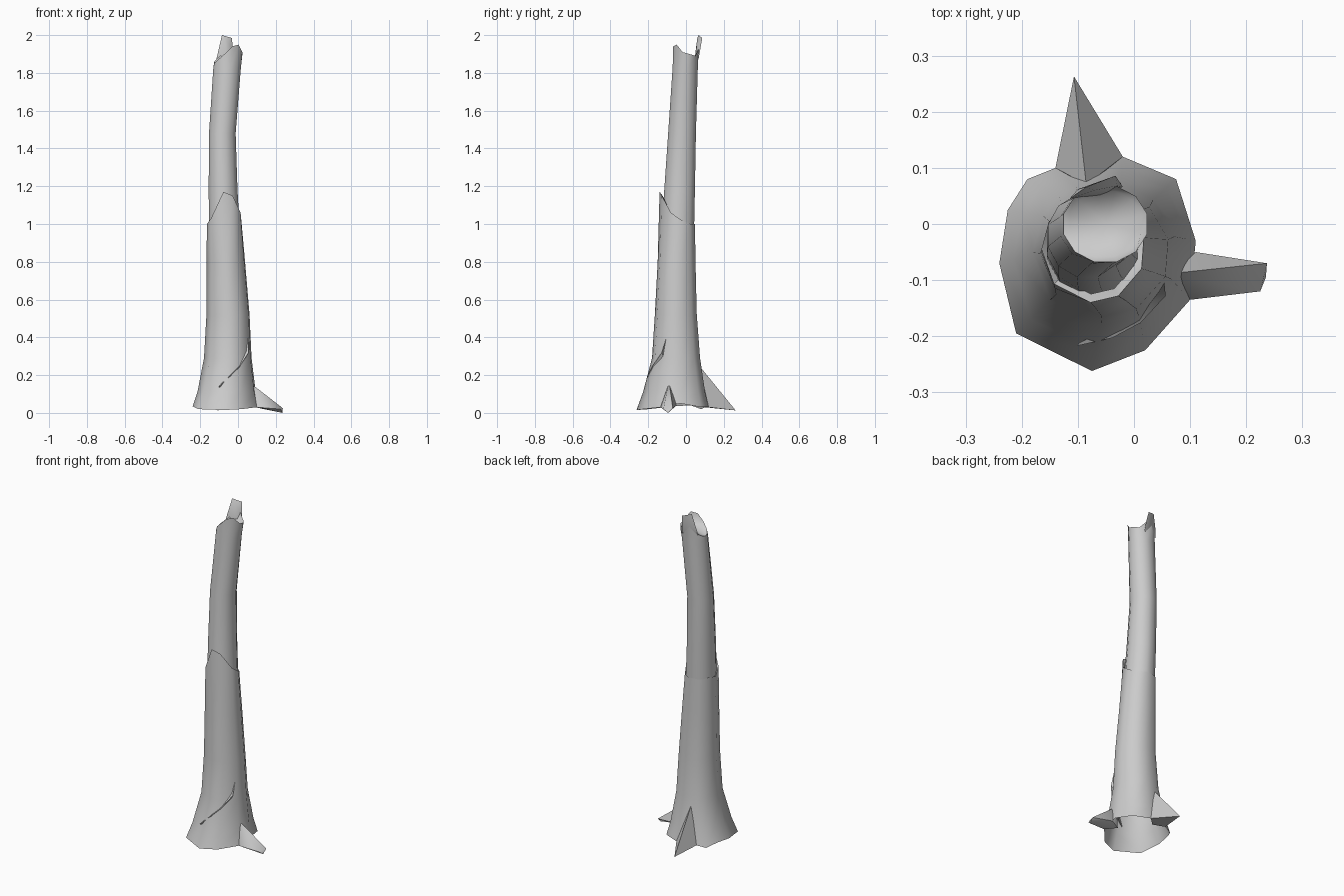
import bpy
import bmesh
import math
from mathutils import Vector

cube = bpy.data.objects.get("Cube")
if cube:
    bpy.data.objects.remove(cube, do_unlink=True)

# One plain wood colour
wood = bpy.data.materials.new("grey_wood")
wood.use_nodes = True
wood.diffuse_color = (0.6, 0.6, 0.6, 1)
wood.node_tree.nodes["Principled BSDF"].inputs["Base Color"].default_value = wood.diffuse_color


def finish(name, bm, angle=60):
    bmesh.ops.recalc_face_normals(bm, faces=bm.faces)
    mesh = bpy.data.meshes.new(name)
    bm.to_mesh(mesh)
    bm.free()
    mesh.materials.append(wood)
    obj = bpy.data.objects.new(name, mesh)
    bpy.context.collection.objects.link(obj)
    bpy.ops.object.select_all(action="DESELECT")
    obj.select_set(True)
    bpy.context.view_layer.objects.active = obj
    bpy.ops.object.shade_smooth_by_angle(angle=math.radians(angle))
    return obj


def oval(angles, z, x0, x1, y0, y1):
    """Ring of points filling the given x and y extents."""
    return [Vector(((x0 + x1) / 2 + (x1 - x0) / 2 * math.cos(a),
                    (y0 + y1) / 2 + (y1 - y0) / 2 * math.sin(a), z)) for a in angles]


def loft(bm, rings):
    """Skin closed rings of equal length, bottom to top."""
    loops = [[bm.verts.new(p) for p in ring] for ring in rings]
    for low, high in zip(loops, loops[1:]):
        for i in range(len(low)):
            j = (i + 1) % len(low)
            bm.faces.new((low[i], low[j], high[j], high[i]))
    return loops


def hull(name, points):
    bm = bmesh.new()
    for p in points:
        bm.verts.new(p)
    bmesh.ops.convex_hull(bm, input=bm.verts)
    return finish(name, bm)


# Lower trunk: irregular flared foot rising to a torn bark edge
foot = [Vector(p) for p in (
    (0.11, -0.03, 0.05), (0.075, 0.08, 0.03), (-0.02, 0.12, 0.03), (-0.14, 0.10, 0.03),
    (-0.19, 0.08, 0.02), (-0.225, 0.025, 0.04), (-0.24, -0.07, 0.035), (-0.21, -0.195, 0.02),
    (-0.075, -0.262, 0.015), (0.02, -0.225, 0.02), (0.10, -0.135, 0.03))]
angles = [math.atan2(p.y + 0.07, p.x + 0.065) for p in foot]
waist = oval(angles, 0.29, -0.18, 0.075, -0.18, 0.078)
flare = [f.lerp(w, 0.42) for f, w in zip(foot, waist)]
for p in flare:
    p.z = 0.11
lip = oval(angles, 1.0, -0.165, 0.02, -0.14, 0.05)
tear = (0.02, 0.0, 0.0, 0.0, 0.0, 0.01, 0.0, 0.03, 0.17, 0.15, 0.06)
for p, rise in zip(lip, tear):
    p.z += rise
inner = [p + Vector((-0.0725 - p.x, -0.045 - p.y, -0.12)) * 0.16 for p in lip]
bm = bmesh.new()
loft(bm, [foot, flare, waist, oval(angles, 0.52, -0.167, 0.064, -0.165, 0.06),
          oval(angles, 0.8, -0.166, 0.04, -0.15, 0.053), lip, inner])
finish("lower_trunk", bm)

# Upper trunk: leaning stem with a jagged broken crown and hollow top
turns = [math.radians(15 + 30 * i) for i in range(12)]
rim = oval(turns, 1.9, -0.128, 0.026, -0.07, 0.07)
jags = (0, -0.01, 0.03, 0.03, -0.02, -0.04, -0.05, -0.03, 0.0, 0.04, 0.05, 0.01)
for p, rise in zip(rim, jags):
    p.z += rise
hollow = [Vector((-0.051 + (p.x + 0.051) * 0.86, p.y * 0.86, min(p.z, 1.89))) for p in rim]
bm = bmesh.new()
loops = loft(bm, [oval(turns, 0.93, -0.156, 0.015, -0.135, 0.045),
                  oval(turns, 1.18, -0.158, 0.0, -0.118, 0.05),
                  oval(turns, 1.48, -0.156, -0.01, -0.097, 0.055),
                  oval(turns, 1.83, -0.133, 0.018, -0.073, 0.065), rim, hollow])
pit = bm.verts.new((-0.05, 0, 1.87))
for a, b in zip(loops[-1], loops[-1][1:] + loops[-1][:1]):
    bm.faces.new((a, b, pit))
finish("upper_trunk", bm)

# Tall splinter at the back of the crown
hull("back_splinter", [(-0.115, 0.045, 1.87), (-0.02, 0.066, 1.87), (-0.06, 0.05, 1.87),
                       (-0.1, 0.062, 1.92), (-0.03, 0.068, 1.93),
                       (-0.085, 0.066, 2.0), (-0.033, 0.086, 1.985), (-0.07, 0.06, 1.985)])

# Roots
hull("left_root", [(0.05, -0.09, 0.17), (0.115, -0.095, 0.08), (0.11, -0.05, 0.04),
                   (0.10, -0.135, 0.03), (0.04, -0.09, 0.04),
                   (0.237, -0.07, 0.025), (0.225, -0.12, 0.02), (0.235, -0.095, 0.0)])
hull("back_root", [(-0.085, 0.07, 0.25), (-0.09, 0.115, 0.1), (-0.14, 0.1, 0.03),
                   (-0.02, 0.12, 0.03), (-0.08, 0.06, 0.04), (-0.107, 0.263, 0.013)])

# Peeling bark ridge curling around the front
path = [(0.052, -0.10, 0.41), (0.046, -0.122, 0.32), (0.005, -0.165, 0.25),
        (-0.04, -0.193, 0.20), (-0.10, -0.215, 0.14)]
widths = (0.002, 0.012, 0.013, 0.01, 0.002)
bm = bmesh.new()
rings = []
for p, w in zip(path, widths):
    c = Vector(p)
    out = Vector((c.x + 0.06, c.y + 0.06, 0)).normalized()
    rings.append([c + out * w, c - out * w + Vector((0, 0, w)), c - out * w - Vector((0, 0, 3 * w))])
loft(bm, rings)
finish("bark_ridge", bm, 30)
